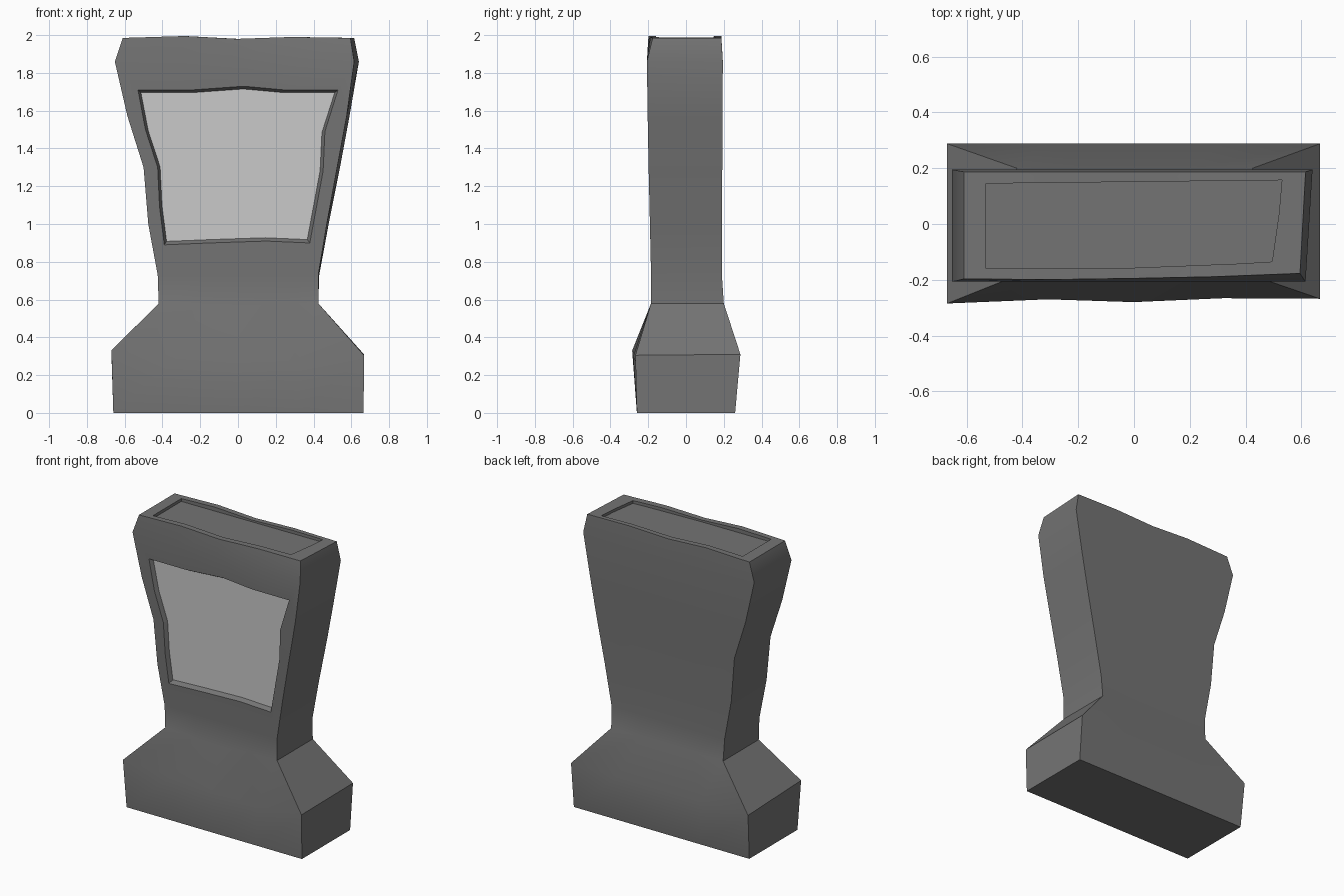
import bpy, bmesh
from mathutils import Vector

if "Cube" in bpy.data.objects:
    bpy.data.objects.remove(bpy.data.objects["Cube"])


def make_object(name, bm):
    bmesh.ops.recalc_face_normals(bm, faces=bm.faces[:])
    mesh = bpy.data.meshes.new(name)
    bm.to_mesh(mesh)
    bm.free()
    obj = bpy.data.objects.new(name, mesh)
    bpy.context.collection.objects.link(obj)
    return obj


def paint(obj, name, grey):
    mat = bpy.data.materials.new(name)
    mat.diffuse_color = (grey, grey, grey, 1)
    mat.use_nodes = True
    mat.node_tree.nodes["Principled BSDF"].inputs["Base Color"].default_value = mat.diffuse_color
    obj.data.materials.clear()
    obj.data.materials.append(mat)


def scaled(points, grow):
    # push an outline outwards from its centre by a fixed distance per axis
    cx = sum(p[0] for p in points) / len(points)
    cy = sum(p[1] for p in points) / len(points)
    rx = max(abs(p[0] - cx) for p in points)
    ry = max(abs(p[1] - cy) for p in points)
    return [(cx + (x - cx) * (1 + grow / rx), cy + (y - cy) * (1 + grow / ry))
            for x, y in points]


def prism(name, a, b):
    bm = bmesh.new()
    va, vb = [bm.verts.new(p) for p in a], [bm.verts.new(p) for p in b]
    n = len(a)
    bm.faces.new(va)
    bm.faces.new(vb)
    for i in range(n):
        bm.faces.new((va[i], va[(i + 1) % n], vb[(i + 1) % n], vb[i]))
    return make_object(name, bm)


def carve(target, cutter):
    mod = target.modifiers.new("recess", 'BOOLEAN')
    mod.operation, mod.solver, mod.object = 'DIFFERENCE', 'EXACT', cutter
    bpy.context.view_layer.objects.active = target
    bpy.ops.object.modifier_apply(modifier=mod.name)
    bpy.data.objects.remove(cutter)


# Stone body: z, left x, right x front, right x back, front y, back y
rings = [
    (0.00, -0.66, 0.665, 0.665, -0.26, 0.26),
    (0.31, -0.67, 0.667, 0.667, -0.28, 0.288),
    (0.58, -0.42, 0.425, 0.425, -0.185, 0.20),
    (0.73, -0.425, 0.425, 0.43, -0.185, 0.19),
    (1.00, -0.475, 0.47, 0.48, -0.191, 0.19),
    (1.30, -0.50, 0.525, 0.54, -0.198, 0.192),
    (1.57, -0.585, 0.575, 0.59, -0.203, 0.193),
    (1.86, -0.652, 0.615, 0.64, -0.207, 0.195),
    (1.985, -0.61, 0.595, 0.615, -0.195, 0.187),
]
# hand-carved unevenness along the front: ring -> z offsets, y offsets
wave_z = {1: (0.02, -0.005, -0.01, -0.04, -0.005), 2: (0, -0.01, -0.025, 0, 0),
          8: (0, 0.01, -0.005, 0.005, 0)}
wave_y = {1: (-0.005, 0.01, 0, 0.014, 0.012), 8: (-0.002, -0.004, 0, 0.006, 0.018)}
flat = (0,) * 5
T = (0, 0.27, 0.5, 0.74, 1)

bm = bmesh.new()
loops = []
for k, (z, xl, xf, xb, yf, yb) in enumerate(rings):
    wz, wy = wave_z.get(k, flat), wave_y.get(k, flat)
    front = [bm.verts.new((xl + (xf - xl) * t, yf + wy[i], z + wz[i])) for i, t in enumerate(T)]
    bz = wz if k == 8 else flat
    back = [bm.verts.new((xl + (xb - xl) * t, yb, z + bz[i])) for i, t in enumerate(T)]
    loops.append(front + back[::-1])
for a, b in zip(loops, loops[1:]):
    for i in range(10):
        j = (i + 1) % 10
        bm.faces.new((a[i], a[j], b[j], b[i]))
for loop in (loops[0], loops[-1]):
    for i in range(4):
        bm.faces.new((loop[i], loop[i + 1], loop[8 - i], loop[9 - i]))
body = make_object("stone_body", bm)

# Front recess with sloped rim, following the lean of the face
window = [(-0.53, 1.71), (-0.25, 1.71), (0.03, 1.73), (0.25, 1.71), (0.53, 1.71),
          (0.46, 1.49), (0.45, 1.28), (0.38, 0.90), (0.15, 0.91), (-0.15, 0.90),
          (-0.39, 0.89), (-0.415, 1.09), (-0.425, 1.30), (-0.49, 1.50)]


def on_face(points, depth):
    return [Vector((x, -0.185 - 0.022 * (z - 0.73) + depth, z)) for x, z in points]


carve(body, prism("window_cutter", on_face(scaled(window, 0.02), -0.03),
                  on_face(scaled(window, -0.018), 0.028)))

# Shallow recess in the top
tray = [(-0.53, 0.145), (0.53, 0.157), (0.52, 0.04), (0.495, -0.135),
        (0.38, -0.142), (0, -0.157), (-0.53, -0.16)]
carve(body, prism("tray_cutter", [(x, y, 2.05) for x, y in tray],
                  [(x, y, 1.968) for x, y in tray]))
paint(body, "dark_stone", 0.175)

# Pale panel lying in the front recess
bm = bmesh.new()
bm.faces.new([bm.verts.new(p) for p in on_face(scaled(window, -0.018), 0.027)])
panel = make_object("front_panel", bm)
if panel.data.polygons[0].normal.y > 0:
    panel.data.flip_normals()
paint(panel, "pale_stone", 0.6)

# Soft shading across the worn faces, crisp corners
bpy.ops.object.select_all(action='DESELECT')
body.select_set(True)
bpy.context.view_layer.objects.active = body
bpy.ops.object.shade_smooth_by_angle(angle=0.6)
